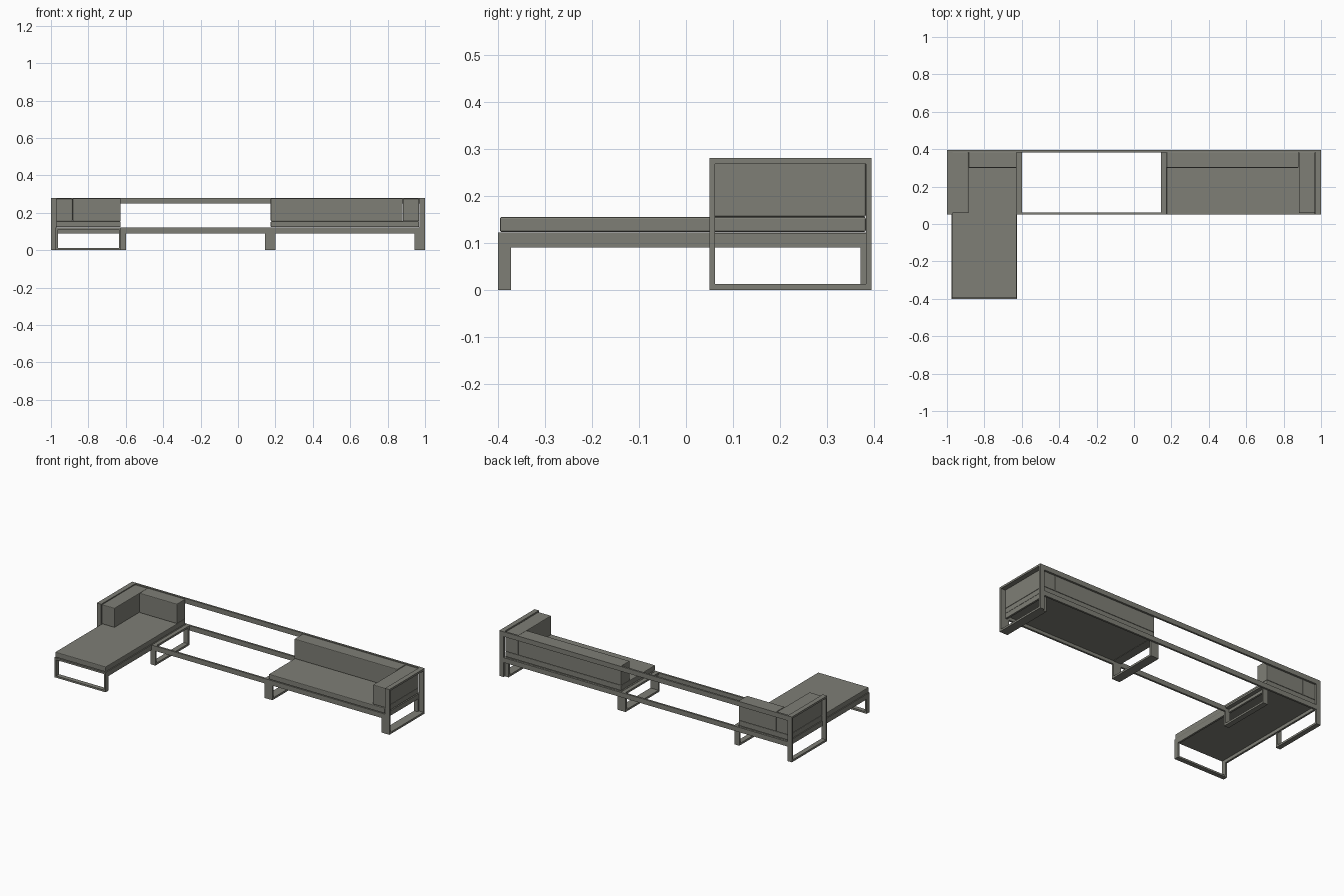
import bpy
import bmesh

cube = bpy.data.objects.get("Cube")
if cube:
    bpy.data.objects.remove(cube, do_unlink=True)

grey = bpy.data.materials.new("warm grey")
grey.use_nodes = True
colour = (0.21, 0.21, 0.18, 1)
grey.diffuse_color = colour
grey.node_tree.nodes["Principled BSDF"].inputs["Base Color"].default_value = colour

T = 0.012            # metal bar thickness
FRONT, BACK = 0.05, 0.395
INNER = BACK - T     # inner face of the back rails


def box(name, x, y, z, bevel=0):
    """Box spanning three (min, max) ranges, with optional soft edges."""
    bm = bmesh.new()
    bmesh.ops.create_cube(bm, size=1)
    for v in bm.verts:
        v.co = [r[0] if c < 0 else r[1] for c, r in zip(v.co, (x, y, z))]
    mesh = bpy.data.meshes.new(name)
    bm.to_mesh(mesh)
    bm.free()
    obj = bpy.data.objects.new(name, mesh)
    bpy.context.collection.objects.link(obj)
    mesh.materials.append(grey)
    if bevel:
        mod = obj.modifiers.new("soft_edges", "BEVEL")
        mod.width = bevel
        mod.segments = 2
    return obj


def side_loop(name, x, y, top):
    """Closed flat-bar loop standing in the depth direction."""
    box(name + "_front_post", x, (y[0], y[0] + T), (0, top))
    box(name + "_back_post", x, (y[1] - T, y[1]), (0, top))
    inside = (y[0] + T, y[1] - T)
    box(name + "_foot_bar", x, inside, (0, T))
    box(name + "_top_bar", x, inside, (top - T, top))


# Arm frames and seat leg loops
side_loop("left_arm_frame", (0.97, 1), (FRONT, BACK), 0.28)
side_loop("right_arm_frame", (-1, -0.97), (FRONT, BACK), 0.28)
side_loop("left_outer_leg", (0.945, 0.97), (FRONT, INNER), 0.12)
side_loop("left_inner_leg", (0.145, 0.2), (FRONT, INNER), 0.12)
side_loop("right_inner_leg", (-0.633, -0.6), (FRONT, INNER), 0.12)

# Long rails joining both ends
box("top_back_rail", (-0.97, 0.97), (INNER, BACK), (0.25, 0.28))
box("lower_back_rail", (-0.97, 0.97), (INNER, BACK), (0.09, 0.12))
box("front_rail", (-0.633, 0.97), (FRONT, FRONT + T), (0.09, 0.12))

# Left seat base
box("left_seat_side_rail", (0.958, 0.97), (FRONT + T, INNER), (0.09, 0.12))
box("left_seat_panel", (0.17, 0.96), (FRONT + T, INNER), (0.11, 0.122))

# Chaise base with its front leg loop
for name, x in (("right", -0.975), ("left", -0.637)):
    box("chaise_" + name + "_rail", (x, x + T), (-0.372, INNER), (0.09, 0.122))
    box("chaise_" + name + "_leg", (x, x + T), (-0.4, -0.372), (0, 0.122))
for name, z in (("foot", 0), ("top", 0.11)):
    box("chaise_front_" + name + "_bar", (-0.963, -0.637), (-0.4, -0.372), (z, z + 0.011))
box("chaise_panel", (-0.963, -0.637), (-0.372, INNER), (0.11, 0.122))

# Cushions
for name, x, y, z in (
    ("left_seat_cushion", (0.175, 0.968), (FRONT, 0.383), (0.123, 0.155)),
    ("left_back_cushion", (0.175, 0.88), (0.3, 0.383), (0.155, 0.277)),
    ("left_arm_cushion", (0.881, 0.968), (0.058, 0.383), (0.155, 0.275)),
    ("chaise_cushion", (-0.973, -0.627), (-0.396, 0.383), (0.123, 0.155)),
    ("right_back_cushion", (-0.884, -0.627), (0.3, 0.383), (0.155, 0.277)),
    ("right_arm_cushion", (-0.972, -0.885), (0.058, 0.383), (0.155, 0.275)),
):
    box(name, x, y, z, bevel=0.004)
